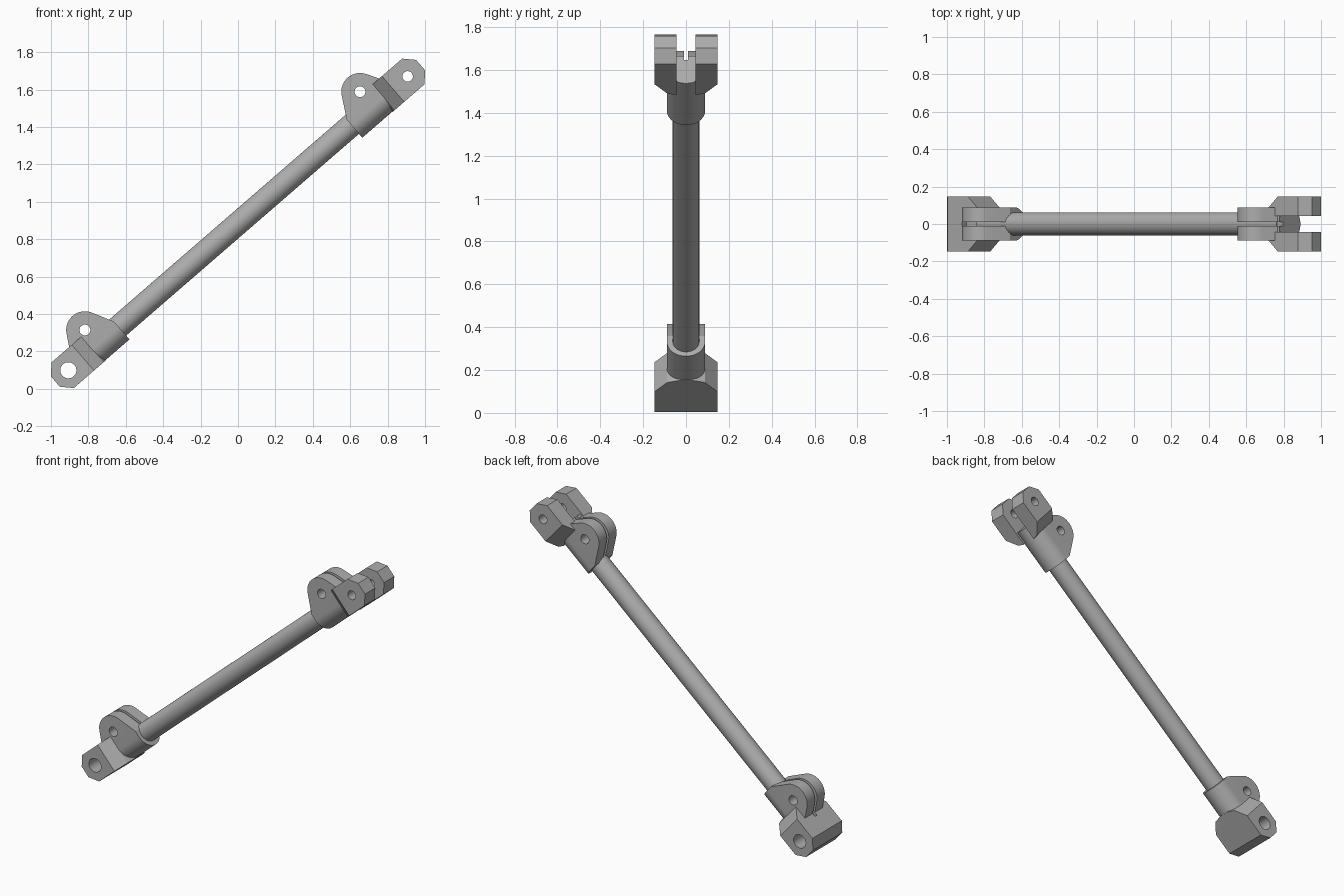
import bpy, bmesh
from math import sin, cos, radians, pi
from mathutils import Matrix, Vector

if "Cube" in bpy.data.objects:
    bpy.data.objects.remove(bpy.data.objects["Cube"], do_unlink=True)

grey = bpy.data.materials.new("plain_grey")
grey.use_nodes = True
COLOUR = (0.42, 0.42, 0.42, 1)
grey.diffuse_color = COLOUR
grey.node_tree.nodes["Principled BSDF"].inputs["Base Color"].default_value = COLOUR

# Parts are built along local x, then tilted and lifted into place
PLACE = Matrix.Translation((0, 0, 0.885)) @ Matrix.Rotation(radians(-40.9), 4, 'Y')
HALF = 0.091      # half height of the end blocks
WIDE = 0.148      # half width of the end blocks
TIP = 1.292       # distance of each tip from the middle


def arc(cx, cy, r, start, end, steps):
    angles = [radians(start + (end - start) * i / steps) for i in range(steps + 1)]
    return [(cx + r * cos(a), cy + r * sin(a)) for a in angles]


def prism(name, points, axis, low, high):
    """Extrude an outline along the given axis, from low to high."""
    order = {'X': lambda a, b: (low, a, b),
             'Y': lambda a, b: (a, low, b),
             'Z': lambda a, b: (a, b, low)}[axis]
    step = Vector([(high - low) * (axis == k) for k in 'XYZ'])
    bm = bmesh.new()
    face = bm.faces.new([bm.verts.new(order(*p)) for p in points])
    out = bmesh.ops.extrude_face_region(bm, geom=[face])
    moved = [g for g in out["geom"] if isinstance(g, bmesh.types.BMVert)]
    bmesh.ops.translate(bm, verts=moved, vec=step)
    bmesh.ops.recalc_face_normals(bm, faces=bm.faces)
    mesh = bpy.data.meshes.new(name)
    bm.to_mesh(mesh)
    bm.free()
    mesh.materials.append(grey)
    obj = bpy.data.objects.new(name, mesh)
    bpy.context.collection.objects.link(obj)
    return obj


def box(name, x0, x1, y, z0, z1):
    return prism(name, [(x0, z0), (x1, z0), (x1, z1), (x0, z1)], 'Y', -y, y)


def activate(obj):
    bpy.ops.object.select_all(action='DESELECT')
    obj.select_set(True)
    bpy.context.view_layer.objects.active = obj


def combine(obj, other, operation):
    mod = obj.modifiers.new("combine", 'BOOLEAN')
    mod.operation, mod.solver, mod.object = operation, 'EXACT', other
    activate(obj)
    bpy.ops.object.modifier_apply(modifier=mod.name)
    bpy.data.objects.remove(other, do_unlink=True)


def drill(obj, x, z, r):
    combine(obj, prism("drill", arc(x, z, r, 0, 350, 35), 'Y', -0.3, 0.3), 'DIFFERENCE')


def finish(obj, matrix):
    obj.data.transform(matrix)
    if matrix.determinant() < 0:
        obj.data.flip_normals()
    activate(obj)
    bpy.ops.object.shade_smooth_by_angle(angle=radians(25))


def clamp(name, collar, bolt, end):
    """U-shaped collar with a rounded bolt lug on top."""
    section = [(WIDE * 0.6, 0.3)] + arc(0, 0, 0.089, 0, -180, 32) + [(-WIDE * 0.6, 0.3)]
    section[0], section[-1] = (0.089, 0.3), (-0.089, 0.3)
    body = prism(name, section, 'X', collar - 0.1, end + 0.1)
    side = ([(collar, -0.2), (collar, 0.037)] + arc(bolt, 0.105, 0.1, 150, 30, 16)
            + [(bolt + 0.13, 0.08), (end, 0.08), (end, -0.2)])
    combine(body, prism("side", side, 'Y', -0.2, 0.2), 'INTERSECT')
    return body


def end_block(name):
    """Octagonal-tipped block that tapers into the collar."""
    half = [(TIP + 0.1, WIDE), (1.097, WIDE), (1.03, 0.088), (1.015, 0.03)]
    plan = half + [(x, -y) for x, y in reversed(half)]
    block = prism(name, plan, 'Z', -0.2, 0.2)
    top = [(0.9, HALF), (1.24, HALF), (TIP, 0.037)]
    side = top + [(x, -z) for x, z in reversed(top)]
    combine(block, prism("side", side, 'Y', -0.2, 0.2), 'INTERSECT')
    return block


def fitting(name, collar, bolt, end, pin, forked):
    body = clamp(name, collar, bolt, end)
    block = end_block("block")
    if forked:
        combine(block, box("slot", 0.9, 1.5, 0.044, -0.3, 0.3), 'DIFFERENCE')
    combine(body, block, 'UNION')
    # Pinch slit, bolt hole and pivot hole
    combine(body, box("slit", collar - 0.1, end + 0.012, 0.01, 0.055, 0.4), 'DIFFERENCE')
    drill(body, bolt, 0.105, 0.029)
    drill(body, 1.2, 0, pin)
    return body


upper = fitting("upper_fork_fitting", 0.802, 0.954, 1.10, 0.028, True)
finish(upper, PLACE)

lower = fitting("lower_eye_fitting", 0.845, 0.992, 1.125, 0.043, False)
finish(lower, PLACE @ Matrix.Scale(-1, 4, (1, 0, 0)))

# Round rod between the two fittings
rod = prism("rod", arc(0, 0, 0.062, 0, 352.5, 47), 'X', -1.06, 1.06)
finish(rod, PLACE)
